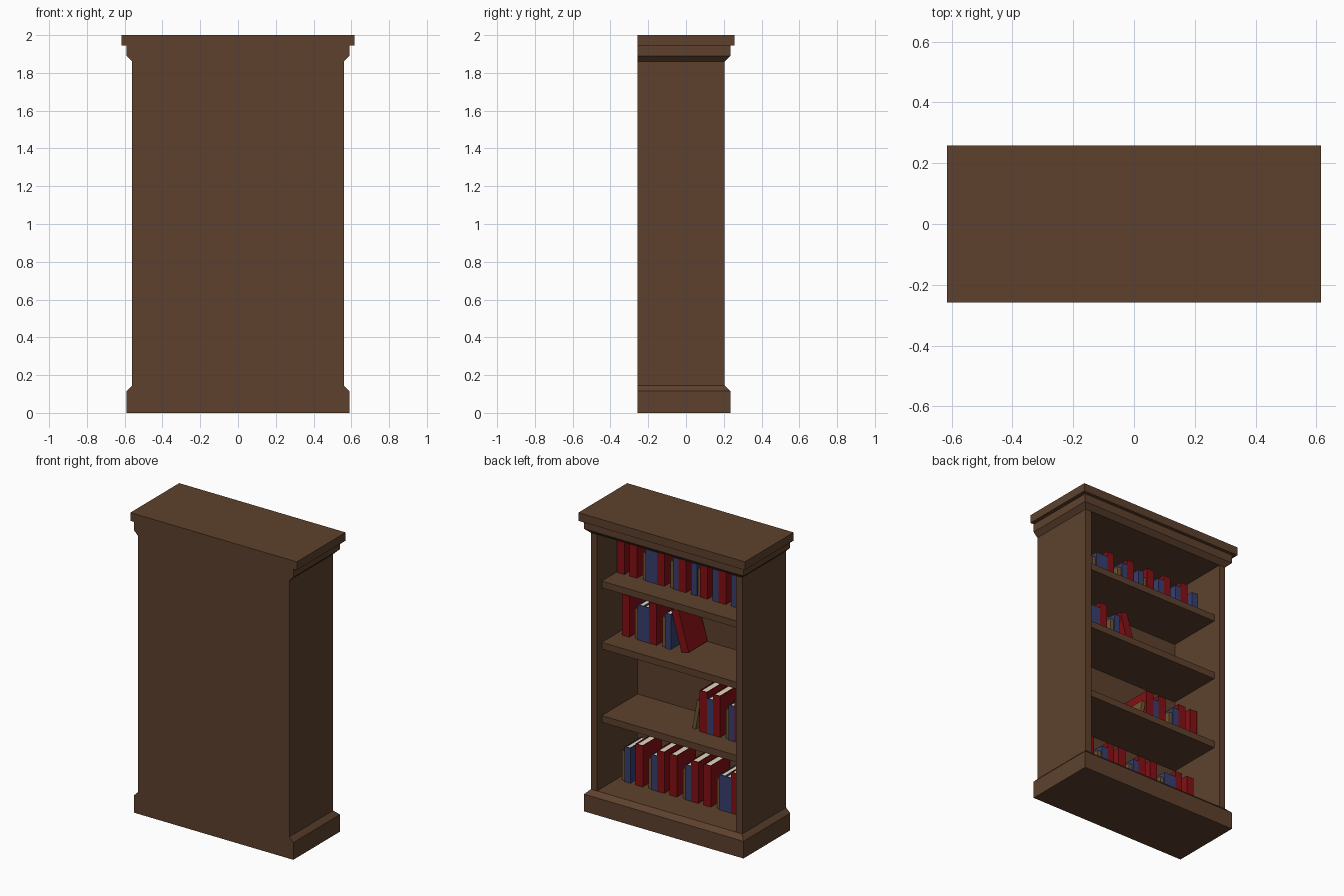
import bpy, bmesh, math

cube = bpy.data.objects.get("Cube")
if cube:
    bpy.data.objects.remove(cube)


def material(name, rgb):
    m = bpy.data.materials.new(name)
    m.use_nodes = True
    m.diffuse_color = (*rgb, 1)
    m.node_tree.nodes["Principled BSDF"].inputs["Base Color"].default_value = (*rgb, 1)
    return m


WOOD = material("dark_wood", (0.11, 0.053, 0.026))
RED = material("red_cover", (0.23, 0.005, 0.007))
BLUE = material("blue_cover", (0.038, 0.05, 0.16))
TAN = material("tan_cover", (0.16, 0.09, 0.03))
PAGES = material("cream_pages", (0.75, 0.68, 0.52))


def add_block(bm, x0, x1, y0, y1, z0, z1, grow=0, mat=0):
    """Box whose top is wider than its base by grow on both ends and at +y."""
    rings = []
    for z, g in ((z0, 0), (z1, grow)):
        corners = ((x0 - g, y0), (x1 + g, y0), (x1 + g, y1 + g), (x0 - g, y1 + g))
        rings.append([bm.verts.new((x, y, z)) for x, y in corners])
    low, high = rings
    faces = [low[::-1], high]
    for i in range(4):
        j = (i + 1) % 4
        faces.append([low[i], low[j], high[j], high[i]])
    for f in faces:
        bm.faces.new(f).material_index = mat


def finish(bm, name, mats):
    mesh = bpy.data.meshes.new(name)
    bm.to_mesh(mesh)
    bm.free()
    for m in mats:
        mesh.materials.append(m)
    return mesh


def place(name, mesh):
    ob = bpy.data.objects.new(name, mesh)
    bpy.context.collection.objects.link(ob)
    return ob


def wood_part(name, *dims, grow=0):
    bm = bmesh.new()
    add_block(bm, *dims, grow=grow)
    return place(name, finish(bm, name, [WOOD]))


# Case: plinth, side walls, closed panel, stepped cornice
BACK, FACE, HALF, INNER = -0.258, 0.205, 0.56, 0.515
FLOOR, CEIL, STEP = 0.145, 1.86, 0.03
wood_part("plinth", -HALF - STEP, HALF + STEP, BACK, FACE + STEP, 0, 0.115)
wood_part("plinth_chamfer", -HALF - STEP, HALF + STEP, BACK, FACE + STEP, 0.115, FLOOR, grow=-STEP)
wood_part("left_wall", INNER, HALF, BACK, FACE, FLOOR, CEIL)
wood_part("right_wall", -HALF, -INNER, BACK, FACE, FLOOR, CEIL)
wood_part("closed_panel", -INNER, INNER, BACK, -0.223, FLOOR, CEIL)
wood_part("cornice_chamfer", -HALF, HALF, BACK, FACE, CEIL, 1.89, grow=STEP)
wood_part("cornice", -HALF - STEP, HALF + STEP, BACK, FACE + STEP, 1.89, 1.945)
wood_part("top_board", -0.616, 0.616, BACK, 0.258, 1.945, 2)

# Shelves
SHELVES = (1.53, 1.12, 0.63)
for i, z in enumerate(SHELVES):
    wood_part(f"shelf_{i + 1}", -INNER, INNER, -0.223, 0.155, z - 0.045, z)


def book_mesh(name, cover, w, depth, h, t=0.006):
    """Spine and two boards around a slightly shorter page block."""
    bm = bmesh.new()
    add_block(bm, 0, t, -depth, 0, 0, h)
    add_block(bm, w - t, w, -depth, 0, 0, h)
    add_block(bm, t, w - t, -t, 0, 0, h)
    add_block(bm, t, w - t, -depth + t, -t, t, h - t, mat=1)
    return finish(bm, name, [cover, PAGES])


SIZES = {"r": 0.055, "b": 0.043, "k": 0.025}
BOOKS = {
    "r": ("red_book", book_mesh("red_book", RED, SIZES["r"], 0.2, 0.275)),
    "b": ("blue_book", book_mesh("blue_book", BLUE, SIZES["b"], 0.18, 0.235)),
    "k": ("tan_book", book_mesh("tan_book", TAN, SIZES["k"], 0.17, 0.2)),
}


def add_book(kind, x, z, lean=0):
    name, mesh = BOOKS[kind]
    ob = place(name, mesh)
    lift = SIZES[kind] * math.sin(lean) if lean > 0 else 0
    ob.location = (x, -0.01 if kind == "k" else 0, z + lift)
    ob.rotation_euler.y = lean
    return ob


# Rows of books from the left wall to the right, a dot leaves a gap
ROWS = (
    (SHELVES[0], 0.51, "r.r.kbbr.kbr.bkr.br.br.b"),
    (SHELVES[1], 0.475, "r.kbbr.kb"),
    (SHELVES[2], -0.1, "rbr.kbr.r"),
    (FLOOR, 0.48, "kb.r.kbr.r.kbr.r.kbbr.r"),
)
for z, x, row in ROWS:
    for kind in row:
        x -= SIZES.get(kind, 0.037)
        if kind in BOOKS:
            ob = add_book(kind, x, z)
            if z == SHELVES[0]:
                ob.scale.z = 0.9

# Leaning books at the ends of the short rows
add_book("r", -0.02, SHELVES[1], math.radians(16))
add_book("k", -0.065, SHELVES[2], math.radians(-10))
